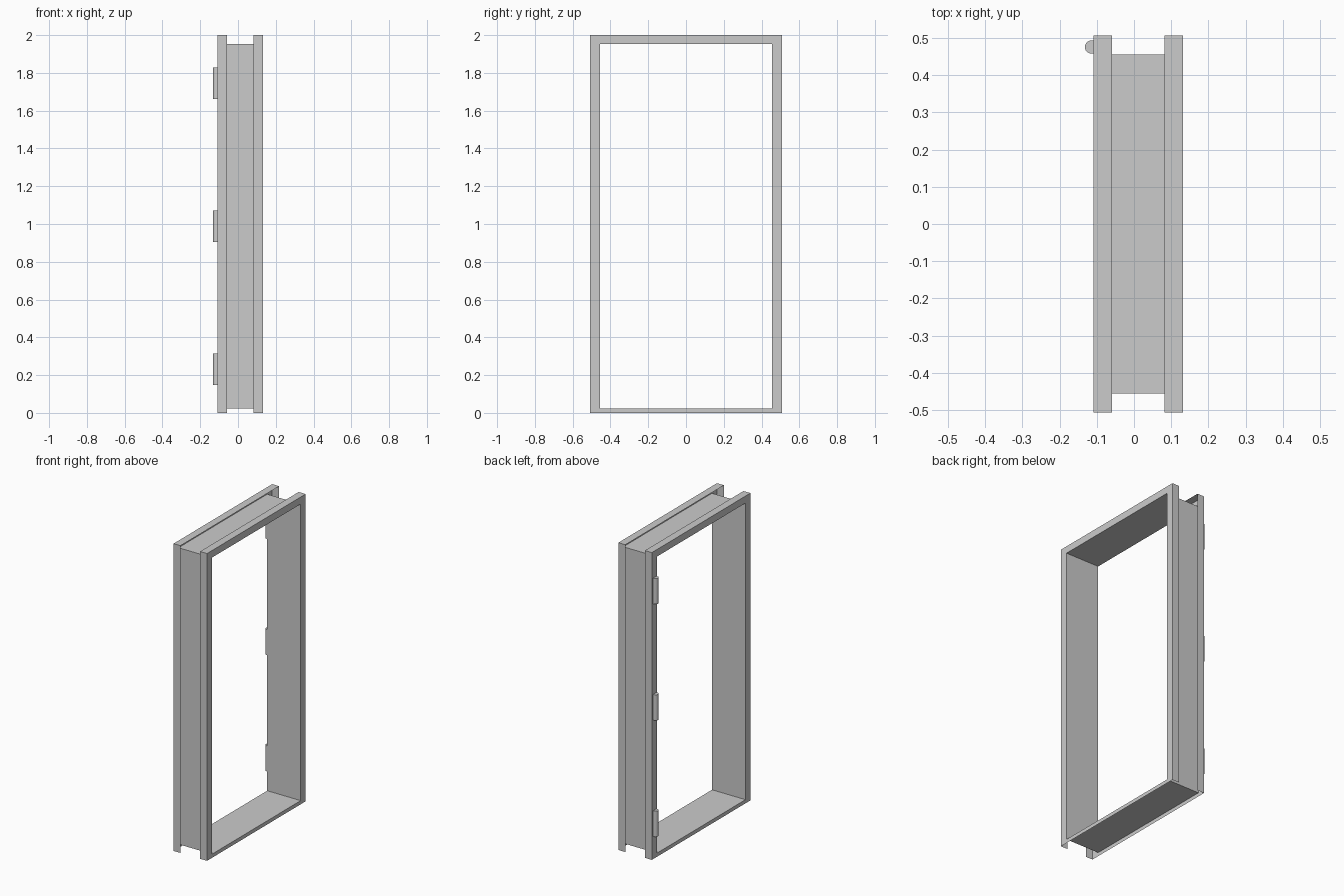
import bpy, bmesh, math

if "Cube" in bpy.data.objects:
    bpy.data.objects.remove(bpy.data.objects["Cube"])

W_OUT, W_IN = 0.507, 0.456
Z_IN_LOW, Z_IN_HIGH, Z_TOP = 0.024, 1.954, 2.0
X_BACK, X_FRONT, RETURN = -0.109, 0.132, 0.05


def finish(bm, name):
    mesh = bpy.data.meshes.new(name)
    bm.to_mesh(mesh)
    bm.free()
    obj = bpy.data.objects.new(name, mesh)
    bpy.context.collection.objects.link(obj)
    return obj


def rect_loop(bm, x, outer):
    w = W_OUT if outer else W_IN
    lo, hi = (0.0, Z_TOP) if outer else (Z_IN_LOW, Z_IN_HIGH)
    return [bm.verts.new((x, y, z)) for y, z in ((-w, lo), (w, lo), (w, hi), (-w, hi))]


# Sheet-metal frame: folded channel profile swept round the opening
profile = [(X_BACK + RETURN, True), (X_BACK, True), (X_BACK, False),
           (X_FRONT, False), (X_FRONT, True), (X_FRONT - RETURN, True)]
bm = bmesh.new()
loops = [rect_loop(bm, x, outer) for x, outer in profile]
for k, (a, b) in enumerate(zip(loops, loops[1:])):
    for j in range(4):
        # The sill has no return lips, so the channel is open underneath
        if j == 0 and k in (0, len(loops) - 2):
            continue
        n = (j + 1) % 4
        bm.faces.new((a[j], b[j], b[n], a[n]))
loose = [v for v in bm.verts if not v.link_faces]
bmesh.ops.delete(bm, geom=loose, context='VERTS')
finish(bm, "door_frame")


# Hinge knuckles: rounded bars on the back face
def hinge(name, z, height=0.167, radius=0.0175, y=0.4755):
    xc = -0.1145
    pts = [(X_BACK, y + radius)]
    for i in range(13):
        t = math.pi / 2 + math.pi * i / 12
        pts.append((xc + radius * math.cos(t), y + radius * math.sin(t)))
    pts.append((X_BACK, y - radius))
    bm = bmesh.new()
    base = bm.faces.new([bm.verts.new((px, py, z - height / 2)) for px, py in pts])
    ext = bmesh.ops.extrude_face_region(bm, geom=[base])
    verts = [g for g in ext["geom"] if isinstance(g, bmesh.types.BMVert)]
    bmesh.ops.translate(bm, verts=verts, vec=(0, 0, height))
    bmesh.ops.recalc_face_normals(bm, faces=bm.faces)
    obj = finish(bm, name)
    bpy.ops.object.select_all(action='DESELECT')
    obj.select_set(True)
    bpy.context.view_layer.objects.active = obj
    bpy.ops.object.shade_smooth_by_angle(angle=math.radians(35))


for label, z in (("lower", 0.231), ("middle", 0.988), ("upper", 1.745)):
    hinge(label + "_hinge", z)
